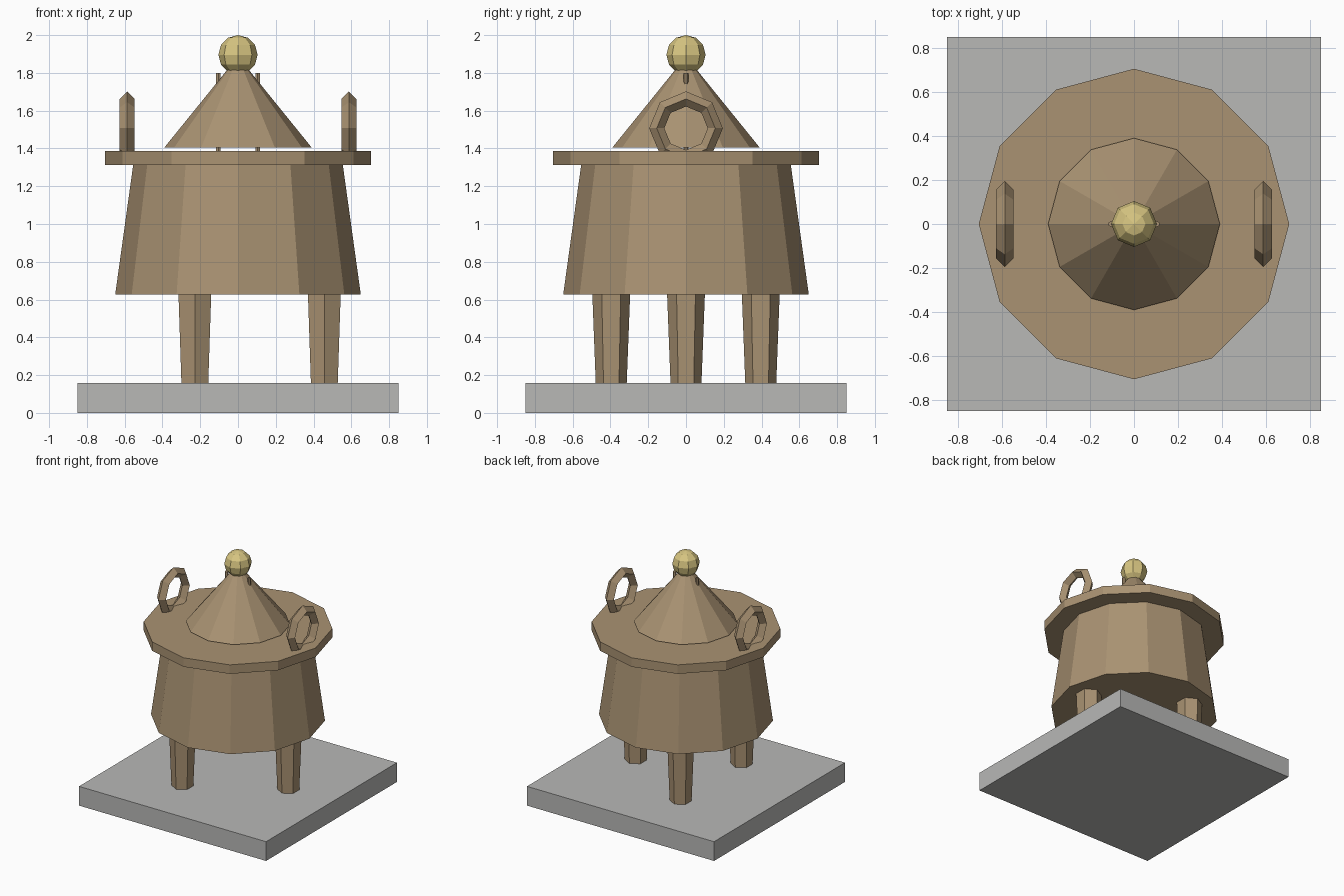
import bpy
import math
from mathutils import Matrix

cube = bpy.data.objects.get("Cube")
if cube:
    bpy.data.objects.remove(cube, do_unlink=True)


def make_material(name, rgb):
    mat = bpy.data.materials.new(name)
    mat.use_nodes = True
    color = (*rgb, 1.0)
    mat.diffuse_color = color
    mat.node_tree.nodes["Principled BSDF"].inputs["Base Color"].default_value = color
    return mat


bronze = make_material("bronze brown", (0.40, 0.29, 0.17))
stone = make_material("stone grey", (0.48, 0.48, 0.47))
gold = make_material("pale gold", (0.68, 0.56, 0.22))


def finish(name, mat):
    obj = bpy.context.object
    obj.name = obj.data.name = name
    obj.data.materials.clear()
    obj.data.materials.append(mat)
    return obj


def frustum(name, mat, sides, r_bottom, r_top, z0, z1, x=0.0, y=0.0):
    """Flat-sided tapered column standing between two heights."""
    bpy.ops.mesh.primitive_cone_add(vertices=sides, radius1=r_bottom, radius2=r_top,
                                    depth=z1 - z0, location=(x, y, (z0 + z1) / 2))
    return finish(name, mat)


# Square stone plinth
bpy.ops.mesh.primitive_cube_add(size=1, location=(0, 0, 0.079))
plinth = finish("plinth", stone)
plinth.data.transform(Matrix.Diagonal((1.7, 1.7, 0.158, 1)))

# Three tapered legs, evenly spaced
for i in range(3):
    a = math.tau * i / 3
    frustum(f"leg_{i + 1}", bronze, 6, 0.082, 0.10, 0.158, 0.627,
            0.457 * math.cos(a), 0.457 * math.sin(a))

# Vessel body, rim and lid
frustum("body", bronze, 12, 0.65, 0.555, 0.627, 1.312)
frustum("rim", bronze, 12, 0.705, 0.705, 1.312, 1.386)
frustum("lid", bronze, 12, 0.39, 0.05, 1.405, 1.825)

# Ring handles and thin rods on both sides
for side, label in ((1, "left"), (-1, "right")):
    bpy.ops.mesh.primitive_torus_add(major_segments=8, minor_segments=4,
                                     major_radius=0.155, minor_radius=0.04,
                                     location=(side * 0.587, 0, 1.507),
                                     rotation=(0, math.pi / 2, 0))
    handle = finish(f"{label}_handle", bronze)
    handle.data.shade_flat()
    frustum(f"{label}_rod", bronze, 6, 0.013, 0.013, 1.38, 1.80, side * 0.104)

# Ball finial
bpy.ops.mesh.primitive_uv_sphere_add(segments=8, ring_count=6, radius=0.104,
                                     location=(0, 0, 1.896))
finish("finial", gold)
